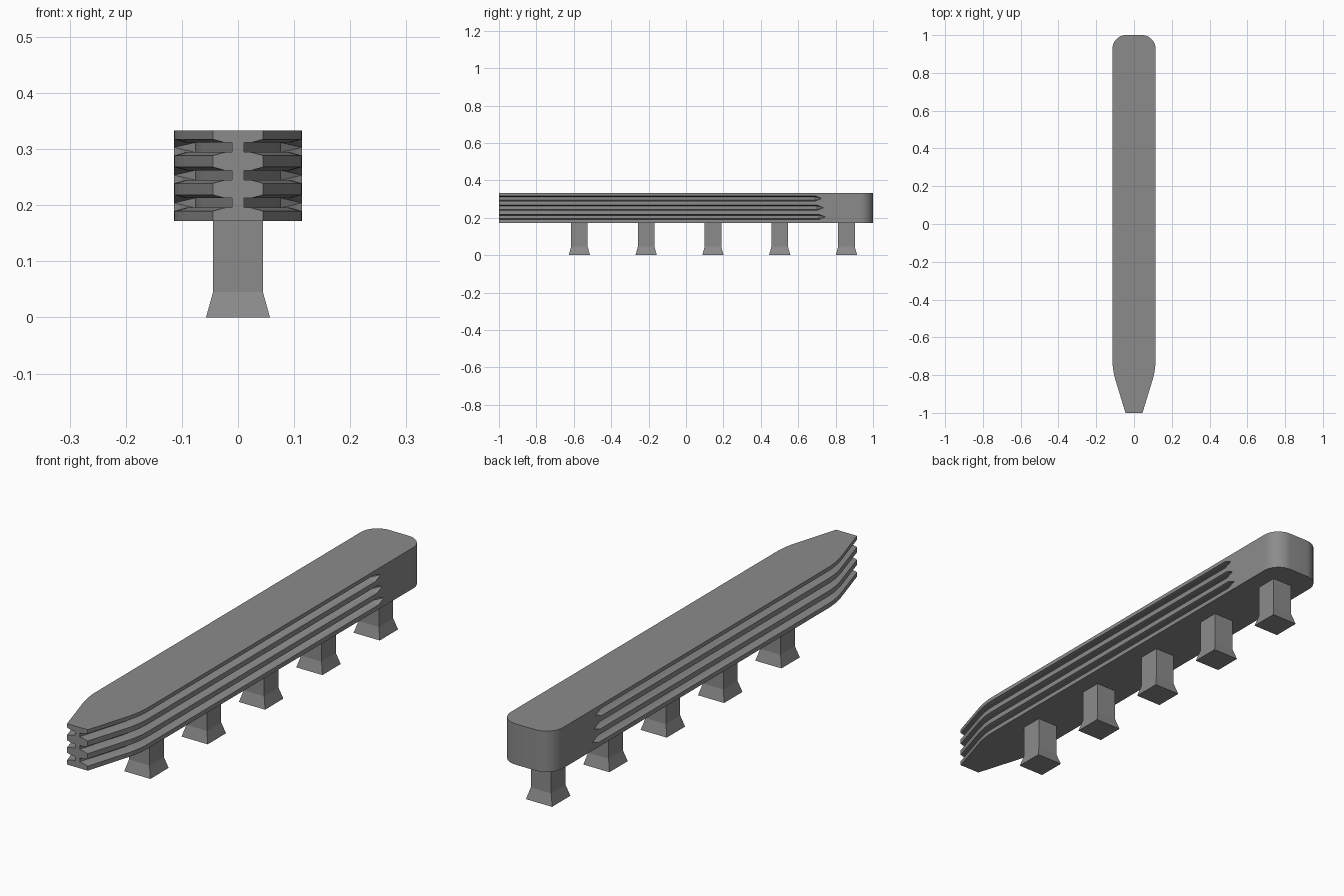
import bpy, bmesh, math
from mathutils import Vector

cube = bpy.data.objects.get("Cube")
if cube:
    bpy.data.objects.remove(cube, do_unlink=True)

GREY = (0.26, 0.26, 0.26, 1)
grey = bpy.data.materials.new("grey")
grey.use_nodes = True
grey.diffuse_color = GREY
grey.node_tree.nodes["Principled BSDF"].inputs["Base Color"].default_value = GREY

HALF_W, NOSE_W, Z0, Z1 = 0.114, 0.045, 0.172, 0.333


def loft(bm, rings):
    """Skin closed rings of points and cap both ends."""
    loops = [[bm.verts.new(p) for p in ring] for ring in rings]
    for a, b in zip(loops, loops[1:]):
        for i in range(len(a)):
            j = (i + 1) % len(a)
            bm.faces.new((a[i], a[j], b[j], b[i]))
    bm.faces.new(loops[0][::-1])
    bm.faces.new(loops[-1])


def finish(name, bm):
    bmesh.ops.recalc_face_normals(bm, faces=bm.faces[:])
    mesh = bpy.data.meshes.new(name)
    bm.to_mesh(mesh)
    bm.free()
    mesh.materials.append(grey)
    obj = bpy.data.objects.new(name, mesh)
    bpy.context.collection.objects.link(obj)
    return obj


def select_only(obj):
    bpy.ops.object.select_all(action='DESELECT')
    obj.select_set(True)
    bpy.context.view_layer.objects.active = obj


# Tapered nose edge: straight flank easing into the parallel sides
nose = Vector((NOSE_W, -1))
knee_a, knee, knee_b = Vector((0.097, -0.83)), Vector((0.114, -0.775)), Vector((HALF_W, -0.72))
flank = [nose]
for i in range(9):
    t = i / 8
    flank.append(knee_a * (1 - t) ** 2 + knee * 2 * t * (1 - t) + knee_b * t * t)

# Rounded tail corner
R = 0.072
corner = [Vector((HALF_W - R + R * math.cos(a), 1 - R + R * math.sin(a)))
          for a in (math.pi / 2 * i / 12 for i in range(13))]

# Body slab
half = flank + corner
outline = half + [Vector((-p.x, p.y)) for p in reversed(half)]
bm = bmesh.new()
loft(bm, [[(p.x, p.y, z) for p in outline] for z in (Z0, Z1)])
body = finish("body", bm)

# Side grooves: flared section swept along the flank, running out to a point
SECTION = [(-0.02, 0.0145), (0, 0.0145), (0.021, 0.0085), (0.037, 0.0085)]
SECTION += [(d, -h) for d, h in reversed(SECTION)]
bm = bmesh.new()
for level, z in enumerate((0.303, 0.2535, 0.204)):
    end = 0.725 + 0.01 * level
    start = nose + (nose - knee_a).normalized() * 0.01
    path = [start] + flank[1:] + [Vector((HALF_W, end - 0.035)), Vector((HALF_W, end))]
    for side in (1, -1):
        rings = []
        for i, p in enumerate(path):
            tangent = (path[min(i + 1, len(path) - 1)] - path[max(i - 1, 0)]).normalized()
            inward = Vector((-tangent.y, tangent.x))
            s = 0.02 if i == len(path) - 1 else 1
            ring = []
            for d, h in SECTION:
                q = p + inward * d * s
                ring.append((side * q.x, q.y, z + h * s))
            rings.append(ring)
        loft(bm, rings)
cutter = finish("groove_cutter", bm)
cutter.hide_render = True

cut = body.modifiers.new("grooves", 'BOOLEAN')
cut.operation = 'DIFFERENCE'
cut.solver = 'EXACT'
cut.object = cutter
select_only(body)
bpy.ops.object.modifier_apply(modifier=cut.name)
bpy.data.objects.remove(cutter, do_unlink=True)
bpy.ops.object.shade_smooth_by_angle(angle=math.radians(20))

# Row of square posts with flared feet
for n in range(5):
    y = -0.57 + 0.357 * n
    bm = bmesh.new()
    loft(bm, [[(sx * w, y + sy * w, z) for sx, sy in ((-1, -1), (1, -1), (1, 1), (-1, 1))]
              for w, z in ((0.057, 0), (0.0445, 0.045), (0.0445, Z0))])
    finish(f"post_{n + 1}", bm)
